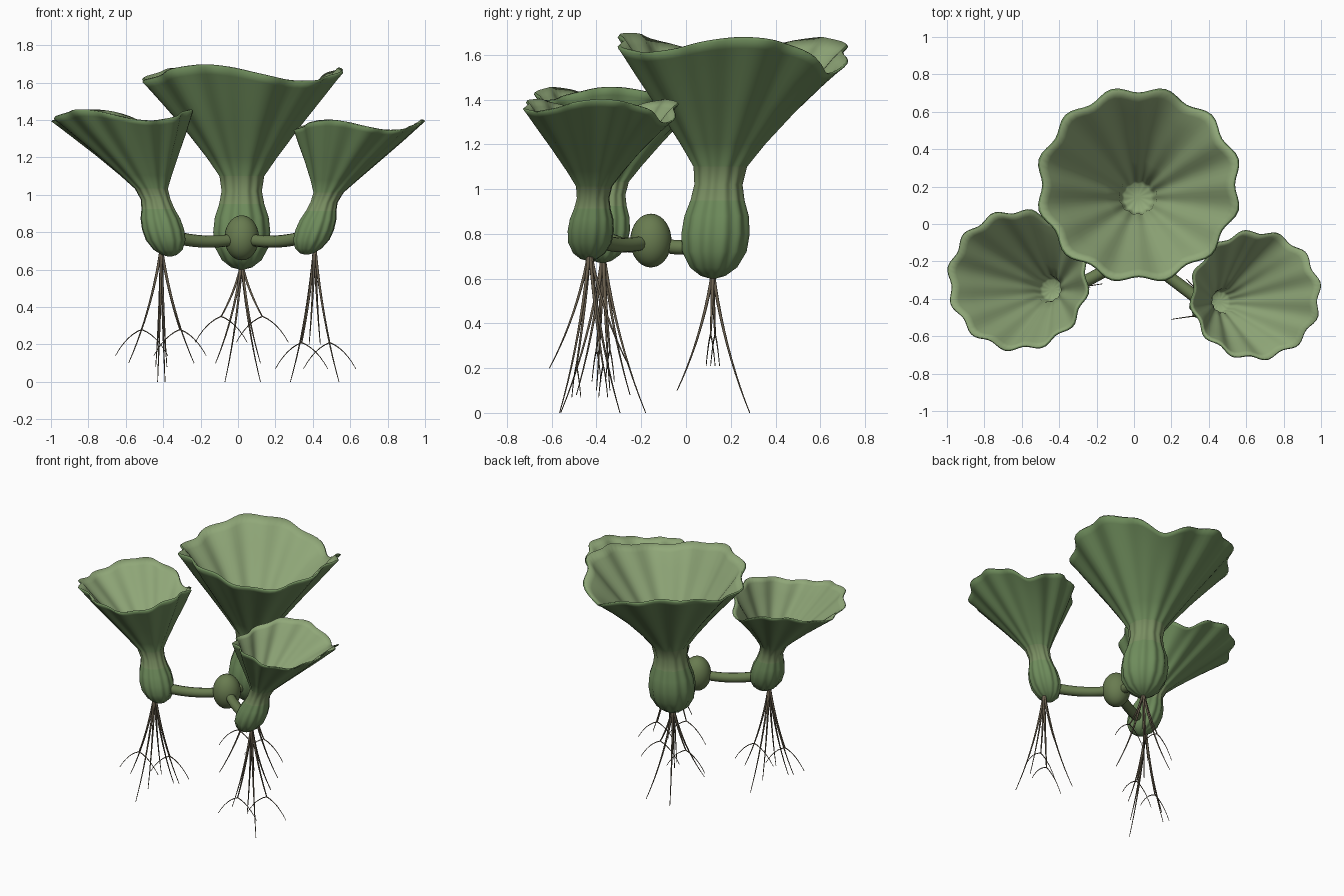
import bpy, bmesh, math
from mathutils import Vector

if "Cube" in bpy.data.objects:
    bpy.data.objects.remove(bpy.data.objects["Cube"])


def material(name, r, g, b):
    m = bpy.data.materials.new(name)
    m.diffuse_color = (r, g, b, 1)
    m.use_nodes = True
    m.node_tree.nodes["Principled BSDF"].inputs["Base Color"].default_value = m.diffuse_color
    return m


OUTER = material("outer_green", 0.155, 0.26, 0.105)
NECK = material("neck_green", 0.19, 0.27, 0.12)
INNER = material("inner_green", 0.28, 0.39, 0.19)
STEM = material("stem_green", 0.14, 0.20, 0.08)
ROOT = material("root_brown", 0.15, 0.12, 0.08)

# Height and radius of bulb, neck, funnel, lip, then back down the inside
PROFILE = [(0, .012), (.012, .055), (.05, .105), (.12, .143), (.2, .152), (.28, .143),
           (.35, .12), (.42, .107), (.5, .119), (.6, .187), (.76, .305), (.9, .412),
           (1.0, .485), (1.035, .512), (1.045, .502), (1.0, .462), (.9, .392), (.76, .287),
           (.6, .17), (.5, .1), (.42, .087), (.4, .072), (.4, .012)]
SEG, LOBES, NECK_H, RIM_H = 96, 12, .42, 1.04
NOTCH = math.radians(60)


def pitcher(name, z0, scale, bottom, neck, rim, phase, dip, lobe_phase, widen=0):
    """Fluted bulb and wavy, notched funnel following a leaning spine."""
    bottom, neck, rim = Vector(bottom), Vector(neck), Vector(rim)
    bm = bmesh.new()
    rings = []
    for h, r in PROFILE:
        if h < NECK_H:
            c = bottom.lerp(neck, h / NECK_H)
        else:
            c = neck.lerp(rim, (h - NECK_H) / (RIM_H - NECK_H))
        wave = max(0, (h - .5) / .54) ** 2
        ring = []
        for i in range(SEG):
            a = math.tau * i / SEG
            rr = scale * r * (1 + .036 * math.cos(LOBES * (a - lobe_phase)))
            off = math.remainder(a - NOTCH, math.tau) / .26
            z = z0 + scale * (h + wave * (.04 * math.cos(3 * (a - phase))
                                          + dip * math.cos(a - phase)
                                          - .075 * math.exp(-off * off)))
            ring.append(bm.verts.new((c.x + rr * (1 + widen * wave) * math.cos(a),
                                      c.y + rr * math.sin(a), z)))
        rings.append(ring)
    for k in range(len(rings) - 1):
        slot = 2 if k >= 14 else 1 if 6 <= k <= 7 else 0
        for i in range(SEG):
            j = (i + 1) % SEG
            f = bm.faces.new((rings[k][i], rings[k][j], rings[k + 1][j], rings[k + 1][i]))
            f.material_index = slot
            f.smooth = True
    bm.faces.new(rings[0][::-1])
    bm.faces.new(rings[-1]).material_index = 2
    me = bpy.data.meshes.new(name)
    bm.to_mesh(me)
    bm.free()
    for m in (OUTER, NECK, INNER):
        me.materials.append(m)
    ob = bpy.data.objects.new(name, me)
    bpy.context.collection.objects.link(ob)
    return ob


def tubes(name, paths, mat, resolution=2):
    """Each path is a list of (point, radius); all become one tube object."""
    cu = bpy.data.curves.new(name, "CURVE")
    cu.dimensions = "3D"
    cu.bevel_depth = 1
    cu.bevel_resolution = resolution
    cu.use_fill_caps = True
    cu.materials.append(mat)
    for path in paths:
        sp = cu.splines.new("POLY")
        sp.points.add(len(path) - 1)
        for p, (co, r) in zip(sp.points, path):
            p.co = (*co, 1)
            p.radius = r
        sp.use_smooth = True
    ob = bpy.data.objects.new(name, cu)
    bpy.context.collection.objects.link(ob)
    return ob


def bezier(p0, p1, p2, r0, r1, n=10):
    p0, p1, p2 = Vector(p0), Vector(p1), Vector(p2)
    out = []
    for i in range(n + 1):
        t = i / n
        out.append((p0.lerp(p1, t).lerp(p1.lerp(p2, t), t), r0 + (r1 - r0) * t))
    return out


def roots(name, top, tips, forks):
    """Splayed roots, plus forked ones that arch to both sides."""
    top = Vector(top)
    paths = []
    for dx, dy, z in tips:
        mid = top + Vector((dx * .3, dy * .3, (z - top.z) * .55))
        paths.append(bezier(top, mid, (top.x + dx, top.y + dy, z), .0085, .002))
    for dx, dy, z in forks:
        end = Vector((top.x + dx, top.y + dy, z))
        mid = top + Vector((dx * .35, dy * .35, (z - top.z) * .55))
        paths.append(bezier(top, mid, end, .0085, .004))
        for s in (-1, 1):
            paths.append(bezier(end, end + Vector((s * .08, s * .01, -.03)),
                                end + Vector((s * .14, s * .02, -.14)), .0035, .0018, 6))
    tubes(name, paths, ROOT, 1)


# Three pitchers
rad = math.radians
pitcher("large_pitcher", .60, 1.0, (.02, .12), (.02, .145), (.025, .21), rad(247), .012,
        rad(15), .045)
pitcher("left_pitcher", .67, .725, (-.365, -.375), (-.44, -.35), (-.62, -.30), rad(235), 0,
        rad(20))
pitcher("right_pitcher", .68, .665, (.365, -.435), (.46, -.415), (.65, -.38), rad(0), 0,
        rad(10), .01)

# Root bundles
roots("large_roots", (.02, .12, .63),
      [(-.09, .165, 0), (.1, .165, 0), (-.14, -.16, .1), (.1, -.16, .1)],
      [(-.11, .01, .35), (.11, -.01, .35)])
roots("left_roots", (-.41, -.37, .72),
      [(.02, .19, 0), (-.02, -.19, 0), (-.175, -.03, .1), (.175, .03, .1),
       (.03, -.12, .08), (-.03, .12, .08)],
      [(-.105, -.03, .28), (.1, .03, .28)])
roots("right_roots", (.41, -.43, .73),
      [(-.13, .135, 0), (.13, -.135, 0), (.03, .18, .2), (-.03, -.18, .2)],
      [(-.07, -.06, .21), (.08, .06, .21)])

# Central node and runners
HUB = (.02, -.157, .77)
bpy.ops.mesh.primitive_uv_sphere_add(segments=32, ring_count=20, radius=1, location=HUB)
node = bpy.context.object
node.name = "central_node"
node.scale = (.092, .092, .12)
node.data.materials.append(STEM)
bpy.ops.object.shade_smooth()
for name, end in (("large_runner", (.02, .08, .76)), ("left_runner", (-.36, -.36, .78)),
                  ("right_runner", (.37, -.42, .78))):
    mid = (Vector(HUB) + Vector(end)) / 2 - Vector((0, 0, .05))
    tubes(name, [bezier(HUB, mid, end, .031, .034, 12)], STEM, 4)
